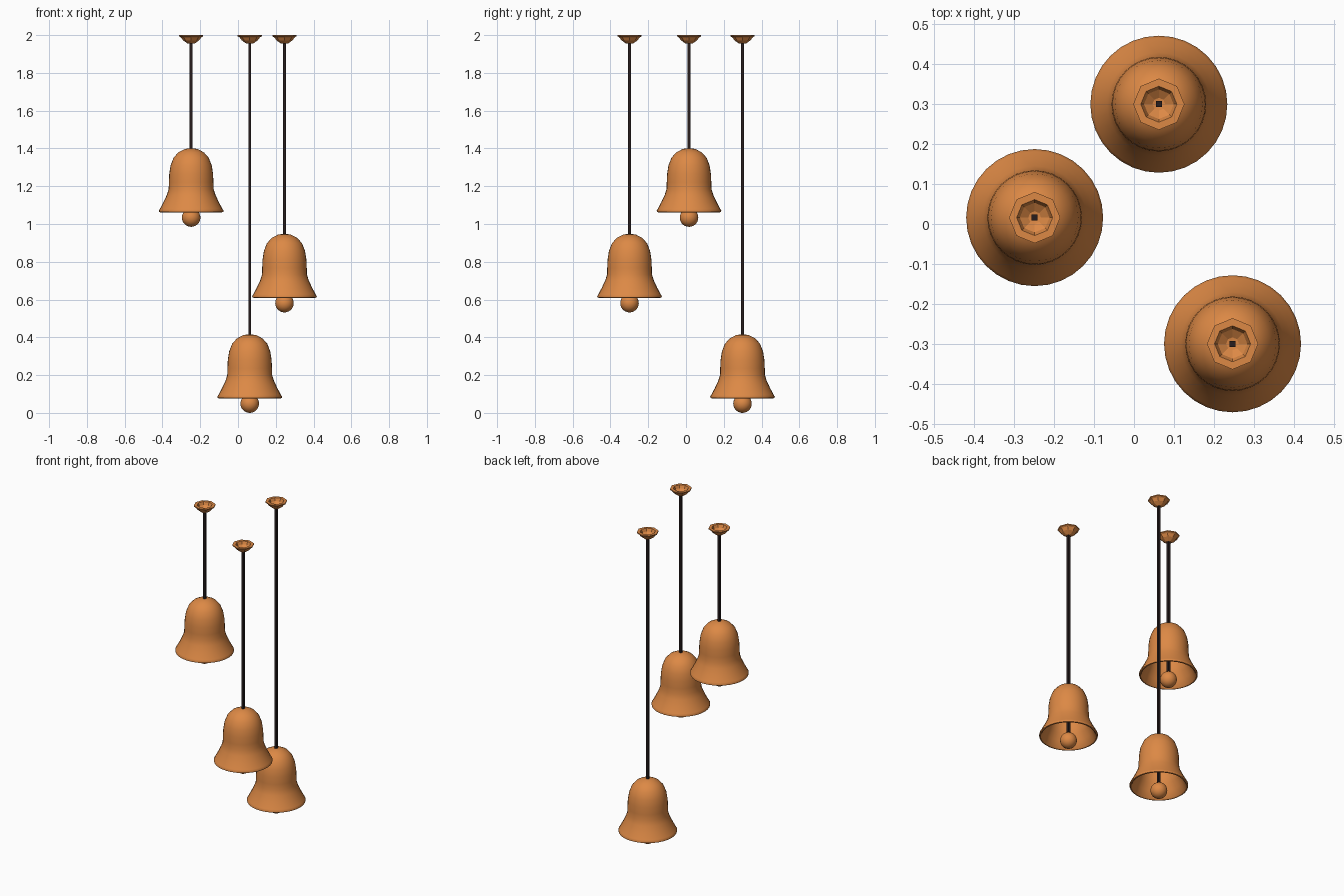
import bpy, bmesh, math

if "Cube" in bpy.data.objects:
    bpy.data.objects.remove(bpy.data.objects["Cube"])


def material(name, color):
    m = bpy.data.materials.new(name)
    m.diffuse_color = color
    m.use_nodes = True
    m.node_tree.nodes["Principled BSDF"].inputs["Base Color"].default_value = m.diffuse_color
    return m


copper = material("copper", (0.72, 0.25, 0.06, 1))
dark = material("dark_cord", (0.02, 0.012, 0.012, 1))


def finish(name, bm, mat, smooth):
    bmesh.ops.remove_doubles(bm, verts=bm.verts, dist=1e-5)
    bmesh.ops.recalc_face_normals(bm, faces=bm.faces)
    me = bpy.data.meshes.new(name)
    bm.to_mesh(me)
    bm.free()
    me.materials.append(mat)
    ob = bpy.data.objects.new(name, me)
    bpy.context.collection.objects.link(ob)
    if smooth:
        bpy.ops.object.select_all(action='DESELECT')
        ob.select_set(True)
        bpy.context.view_layer.objects.active = ob
        bpy.ops.object.shade_smooth_by_angle(angle=math.radians(40))
    return ob


def lathe(name, profile, x, y, z, sides, mat, smooth):
    bm = bmesh.new()
    vs = [bm.verts.new((x + r, y, z + h)) for r, h in profile]
    edges = [bm.edges.new(p) for p in zip(vs, vs[1:])]
    bmesh.ops.spin(bm, geom=vs + edges, cent=(x, y, 0), axis=(0, 0, 1),
                   angle=2 * math.pi, steps=sides)
    return finish(name, bm, mat, smooth)


# bell shell: outside from crown to rim, then back up the inside
BELL = [(0, 0.415), (0.032, 0.413), (0.068, 0.394), (0.093, 0.366),
        (0.109, 0.325), (0.116, 0.28), (0.118, 0.235), (0.119, 0.20),
        (0.129, 0.168), (0.147, 0.13), (0.165, 0.096), (0.171, 0.086),
        (0.170, 0.079), (0.163, 0.077), (0.156, 0.082), (0.138, 0.122),
        (0.119, 0.162), (0.108, 0.20), (0.106, 0.27), (0.098, 0.325),
        (0.083, 0.36), (0.06, 0.384), (0.028, 0.402), (0, 0.404)]

# ceiling cap: shallow eight-sided hollow bowl
CAP = [(0, -0.046), (0.018, -0.045), (0.042, -0.028), (0.054, -0.012),
       (0.064, -0.006), (0.064, 0), (0.045, 0), (0.037, -0.018), (0.016, -0.032), (0, -0.034)]


def pendant(tag, x, y, z):
    lathe("bell_" + tag, BELL, x, y, z, 32, copper, True)
    lathe("ceiling_cap_" + tag, CAP, x, y, 2.0, 8, copper, False)
    # clapper ball
    bm = bmesh.new()
    bmesh.ops.create_uvsphere(bm, u_segments=24, v_segments=14, radius=0.049)
    bmesh.ops.translate(bm, vec=(x, y, z + 0.049), verts=bm.verts)
    finish("clapper_" + tag, bm, copper, True)
    # square cord from cap down through the bell to the clapper
    lo, hi = z + 0.06, 1.975
    bm = bmesh.new()
    bmesh.ops.create_cube(bm, size=1)
    bmesh.ops.scale(bm, vec=(0.015, 0.015, hi - lo), verts=bm.verts)
    bmesh.ops.translate(bm, vec=(x, y, (lo + hi) / 2), verts=bm.verts)
    finish("cord_" + tag, bm, dark, False)


pendant("high", -0.248, 0.016, 0.985)
pendant("middle", 0.246, -0.299, 0.532)
pendant("low", 0.062, 0.299, 0.0)
